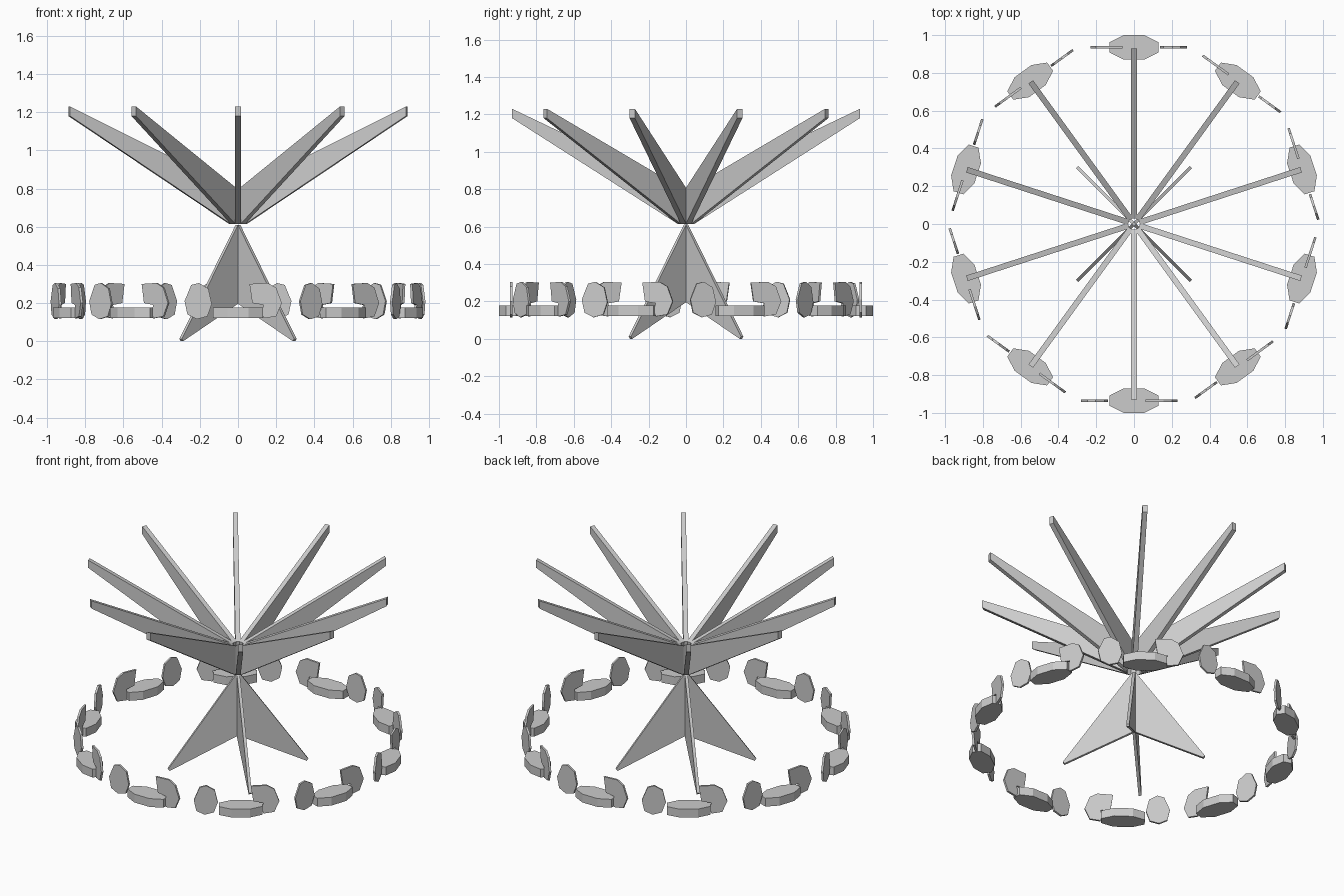
import bpy, bmesh
from math import cos, sin, radians, pi
from mathutils import Matrix, Vector

if "Cube" in bpy.data.objects:
    bpy.data.objects.remove(bpy.data.objects["Cube"])


def prism(name, outline, depth, place):
    """Extrude a 2D outline symmetrically about its plane, then place it."""
    bm = bmesh.new()
    lo = [bm.verts.new((a, b, -depth / 2)) for a, b in outline]
    hi = [bm.verts.new((a, b, depth / 2)) for a, b in outline]
    bm.faces.new(lo[::-1])
    bm.faces.new(hi)
    n = len(outline)
    for i in range(n):
        j = (i + 1) % n
        bm.faces.new((lo[i], lo[j], hi[j], hi[i]))
    bm.transform(place)
    bmesh.ops.recalc_face_normals(bm, faces=bm.faces)
    me = bpy.data.meshes.new(name)
    bm.to_mesh(me)
    bm.free()
    ob = bpy.data.objects.new(name, me)
    bpy.context.collection.objects.link(ob)
    return ob


def spin(angle):
    return Matrix.Rotation(angle, 4, 'Z')


# outline (a, b) stands upright: a -> x, b -> z
UPRIGHT = Matrix.Rotation(pi / 2, 4, 'X')

ARM = [(0.045, 0.615), (0.93, 1.18), (0.93, 1.23), (0.03, 0.80)]
LEG = [(0, 0.20), (0.415, 0.0), (0.425, 0.012), (0.008, 0.61), (0, 0.61)]
SEAT = [(0.13, 0.027), (0.055, 0.065), (-0.055, 0.065), (-0.13, 0.027),
        (-0.13, -0.027), (-0.055, -0.065), (0.055, -0.065), (0.13, -0.027)]
# side plates seen from outside the ring
LEFT_PLATE = [(-0.28, 0.21), (-0.245, 0.295), (-0.205, 0.305), (-0.155, 0.275),
              (-0.137, 0.195), (-0.16, 0.13), (-0.215, 0.115), (-0.265, 0.14)]
RIGHT_PLATE = [(0.06, 0.30), (0.155, 0.305), (0.20, 0.28), (0.23, 0.20),
               (0.20, 0.13), (0.135, 0.12), (0.125, 0.155), (0.135, 0.19),
               (0.075, 0.20)]

# four splayed legs
for i in range(4):
    prism("leg", LEG, 0.018, spin(radians(45 + 90 * i)) @ UPRIGHT)

# ten raised arms and ten ring units below them
for i in range(10):
    a = radians(36 * i)
    prism("arm", ARM, 0.03, spin(a + pi / 2) @ UPRIGHT)
    unit = spin(a) @ Matrix.Translation((0, -0.935, 0))
    prism("seat", SEAT, 0.055, unit @ Matrix.Translation((0, 0, 0.15)))
    prism("left_plate", LEFT_PLATE, 0.013, unit @ UPRIGHT)
    prism("right_plate", RIGHT_PLATE, 0.013, unit @ UPRIGHT)
